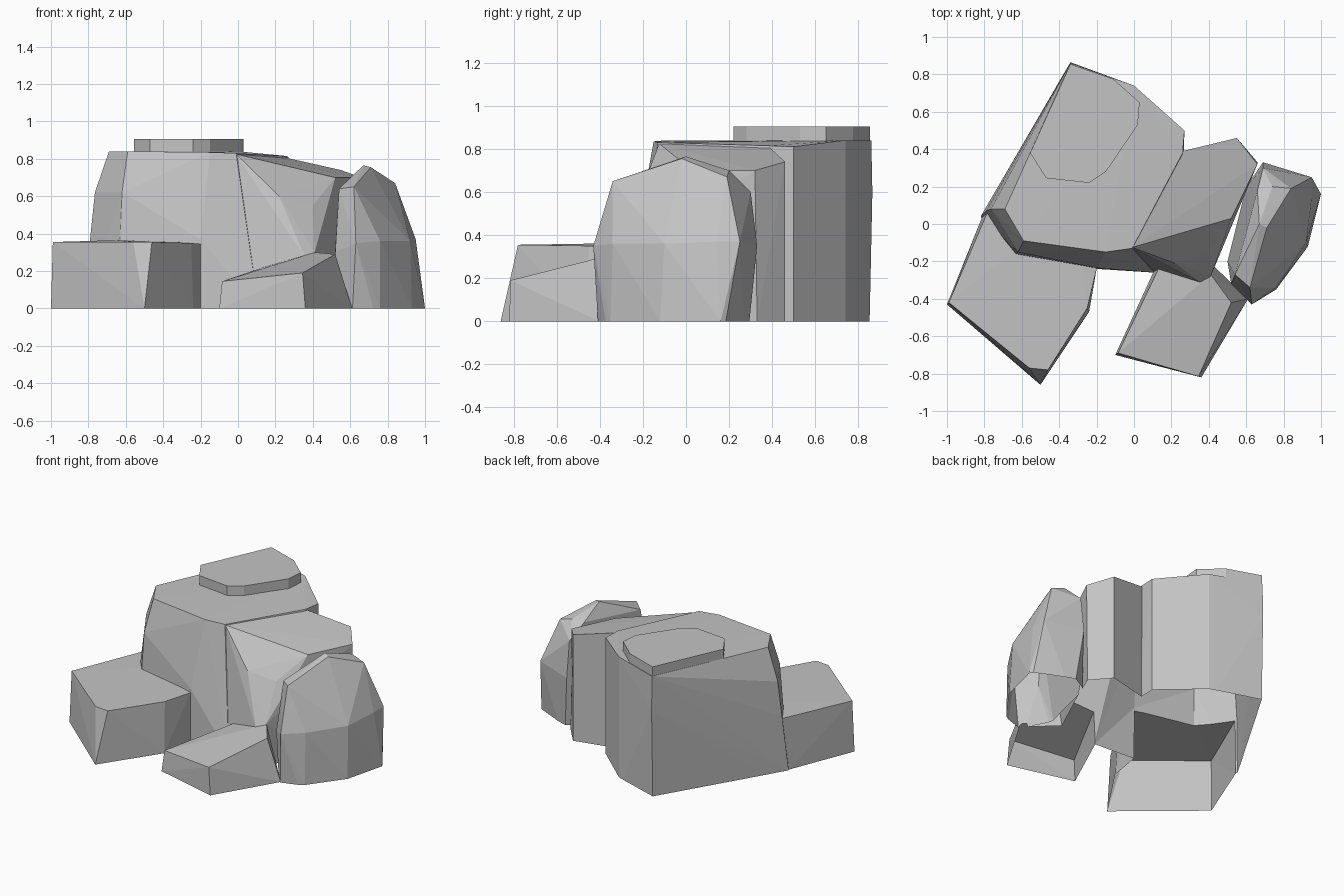
import bpy, bmesh

if "Cube" in bpy.data.objects:
    bpy.data.objects.remove(bpy.data.objects["Cube"])

stone = bpy.data.materials.new("grey_stone")
stone.diffuse_color = (0.55, 0.55, 0.55, 1)
stone.use_nodes = True
stone.node_tree.nodes["Principled BSDF"].inputs["Base Color"].default_value = stone.diffuse_color


def boulder(name, base, upper, floor):
    """Convex faceted rock: footprint at z=0 (extended below ground, trimmed later) plus upper points."""
    bm = bmesh.new()
    for x, y in base:
        bm.verts.new((x, y, 0))
        bm.verts.new((x, y, floor))
    for p in upper:
        bm.verts.new(p)
    res = bmesh.ops.convex_hull(bm, input=bm.verts[:])
    loose = {g for g in res["geom_interior"] + res["geom_unused"] if isinstance(g, bmesh.types.BMVert)}
    bmesh.ops.delete(bm, geom=list(loose), context='VERTS')
    bmesh.ops.recalc_face_normals(bm, faces=bm.faces[:])
    me = bpy.data.meshes.new(name)
    bm.to_mesh(me)
    bm.free()
    me.materials.append(stone)
    ob = bpy.data.objects.new(name, me)
    bpy.context.collection.objects.link(ob)
    return ob


# tall block at the back left
main = boulder("rock_cluster",
    [(-.34, .85), (0, .74), (.27, .5), (.265, .36), (-.82, .04), (-.65, -.17), (-.2, -.24), (.11, -.26)],
    [(-.34, .865, .6), (-.34, .86, .84), (0, .74, .84), (.27, .5, .81), (.26, .38, .815),
     (-.79, .07, .38), (-.765, .08, .62), (-.69, .08, .84), (-.59, -.09, .84),
     (-.63, -.16, .37), (-.62, -.15, .62), (-.15, -.15, .835), (-.01, -.13, .83), (-.2, -.235, .37)],
    -.10)

# sloping shoulder at the right
shoulder = boulder("shoulder_rock",
    [(.1, -.255), (.36, -.31), (.66, .33), (.55, .46), (.26, .39), (0, 0)],
    [(.55, .46, .74), (.66, .32, .70), (.52, .03, .70), (-.01, -.125, .825), (.26, .39, .805),
     (-.1, .2, .83), (.22, -.21, .6), (.4, -.15, .55), (.36, -.315, .27), (.41, -.28, .3)],
    -.12)

# rounded boulder on the right
right = boulder("right_boulder",
    [(1.0, .16), (.93, -.12), (.76, -.35), (.605, -.40), (.5, -.2), (.6, .2), (.74, .28)],
    [(.67, 0, .765), (.71, -.02, .755), (.84, .19, .67), (.74, .2, .70), (.69, .33, .35), (.69, .3, .6),
     (.95, .25, .37), (.95, .14, .37), (.92, -.1, .36), (.76, -.34, .36), (.63, -.43, .35),
     (.62, -.34, .65), (.54, -.27, .64), (.52, -.32, .3), (.66, .18, .69)],
    -.14)

# flat block at the front left
left = boulder("left_block",
    [(-1.0, -.43), (-.5, -.86), (-.24, -.47), (-.2, -.24), (-.3, 0), (-.815, .03)],
    [(-.99, -.42, .355), (-.56, -.77, .355), (-.46, -.78, .355), (-.25, -.45, .35),
     (-.2, -.24, .345), (-.3, 0, .355), (-.785, .06, .36), (-.65, -.15, .365)],
    -.16)

# low wedge at the front
wedge = boulder("front_wedge",
    [(-.1, -.70), (.36, -.82), (.61, -.40), (.4, -.2), (.13, -.2)],
    [(-.085, -.69, .145), (.345, -.815, .19), (.52, -.42, .29), (.41, -.27, .3), (.15, -.2, .225)],
    -.18)

# thin slab on top
slab = boulder("top_slab", [],
    [(x, y, z) for z in (.80, .905) for x, y in
     [(-.34, .855), (-.11, .775), (.03, .65), (.02, .53), (-.15, .28), (-.24, .22), (-.47, .245), (-.555, .38)]],
    0)

# merge the rocks into one shell
bpy.context.view_layer.objects.active = main
for part in (shoulder, right, left, wedge, slab):
    mod = main.modifiers.new("merge", 'BOOLEAN')
    mod.operation = 'UNION'
    mod.solver = 'EXACT'
    mod.object = part
    bpy.ops.object.modifier_apply(modifier=mod.name)
    bpy.data.objects.remove(part)

# trim at the ground, leaving the underside open
bm = bmesh.new()
bm.from_mesh(main.data)
bmesh.ops.bisect_plane(bm, geom=bm.verts[:] + bm.edges[:] + bm.faces[:], dist=1e-5,
                       plane_co=(0, 0, 0), plane_no=(0, 0, 1), clear_inner=True)
bm.to_mesh(main.data)
bm.free()
